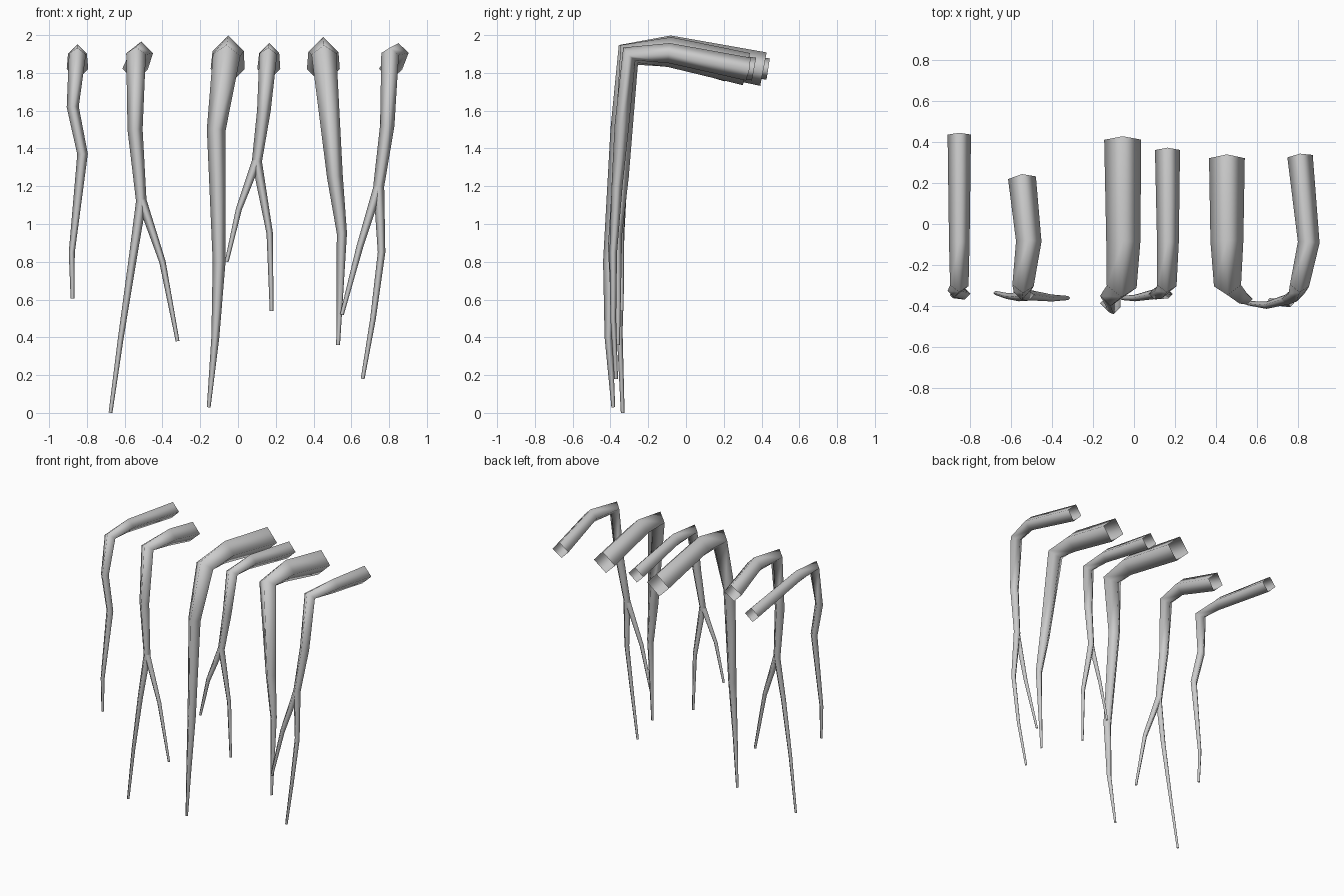
import bpy, bmesh
from math import cos, sin, pi
from mathutils import Vector

SIDES = 4


def root(name, *strands):
    """Sweep an open diamond section along each strand of (x, y, z, radius)."""
    bm = bmesh.new()
    for pts in strands:
        pos = [Vector(p[:3]) for p in pts]
        rings = []
        for i, p in enumerate(pts):
            t = Vector()
            if i > 0:
                t += (pos[i] - pos[i - 1]).normalized()
            if i < len(pts) - 1:
                t += (pos[i + 1] - pos[i]).normalized()
            t.normalize()
            u = Vector((1, 0, 0))
            u = (u - t * u.dot(t)).normalized()
            v = t.cross(u)
            rings.append([bm.verts.new(pos[i] + p[3] * (u * cos(a) + v * sin(a)))
                          for a in (2 * pi * k / SIDES for k in range(SIDES))])
        for a, b in zip(rings, rings[1:]):
            for k in range(SIDES):
                j = (k + 1) % SIDES
                bm.faces.new((a[k], a[j], b[j], b[k]))
    bmesh.ops.recalc_face_normals(bm, faces=bm.faces)
    for f in bm.faces:
        f.smooth = True
    mesh = bpy.data.meshes.new(name)
    bm.to_mesh(mesh)
    bm.free()
    bpy.context.collection.objects.link(bpy.data.objects.new(name, mesh))


# Single hanging roots, each running over the ledge and down
root("root_far_left",
     [(-.85, .435, 1.82, .057), (-.85, -.09, 1.902, .05), (-.85, -.30, 1.90, .045),
      (-.875, -.325, 1.62, .032), (-.823, -.34, 1.37, .028),
      (-.88, -.345, .85, .016), (-.876, -.35, .605, .01)])
root("root_thick_left",
     [(-.055, .41, 1.82, .09), (-.052, -.085, 1.915, .083), (-.06, -.305, 1.895, .073),
      (-.115, -.35, 1.5, .05), (-.10, -.405, .8, .034),
      (-.12, -.41, .4, .021), (-.155, -.385, .03, .01)])
root("root_thick_right",
     [(.452, .32, 1.82, .087), (.452, -.085, 1.91, .08), (.455, -.30, 1.90, .066),
      (.513, -.345, 1.25, .042), (.55, -.365, .95, .027), (.53, -.36, .36, .01)])

# Forked roots: main strand plus a side branch
root("root_forked_left",
     [(-.545, .225, 1.82, .068), (-.512, -.085, 1.905, .062), (-.54, -.30, 1.90, .052),
      (-.545, -.33, 1.5, .04), (-.512, -.345, 1.12, .028),
      (-.56, -.355, .8, .021), (-.62, -.35, .4, .015), (-.675, -.335, 0, .01)],
     [(-.515, -.345, 1.14, .026), (-.40, -.36, .8, .017), (-.32, -.36, .38, .01)])
root("root_forked_middle",
     [(.163, .36, 1.82, .061), (.165, -.09, 1.905, .053), (.16, -.30, 1.90, .047),
      (.137, -.325, 1.6, .036), (.10, -.34, 1.33, .027),
      (.168, -.345, .95, .017), (.178, -.34, .54, .01)],
     [(.105, -.34, 1.35, .025), (.005, -.36, 1.08, .016), (-.06, -.36, .8, .01)])
root("root_forked_right",
     [(.808, .33, 1.82, .062), (.85, -.09, 1.905, .053), (.805, -.30, 1.90, .047),
      (.79, -.34, 1.52, .038), (.745, -.365, 1.2, .029),
      (.76, -.385, .85, .02), (.715, -.385, .5, .015), (.66, -.37, .18, .01)],
     [(.75, -.365, 1.22, .026), (.645, -.395, .88, .018), (.55, -.385, .52, .01)])
